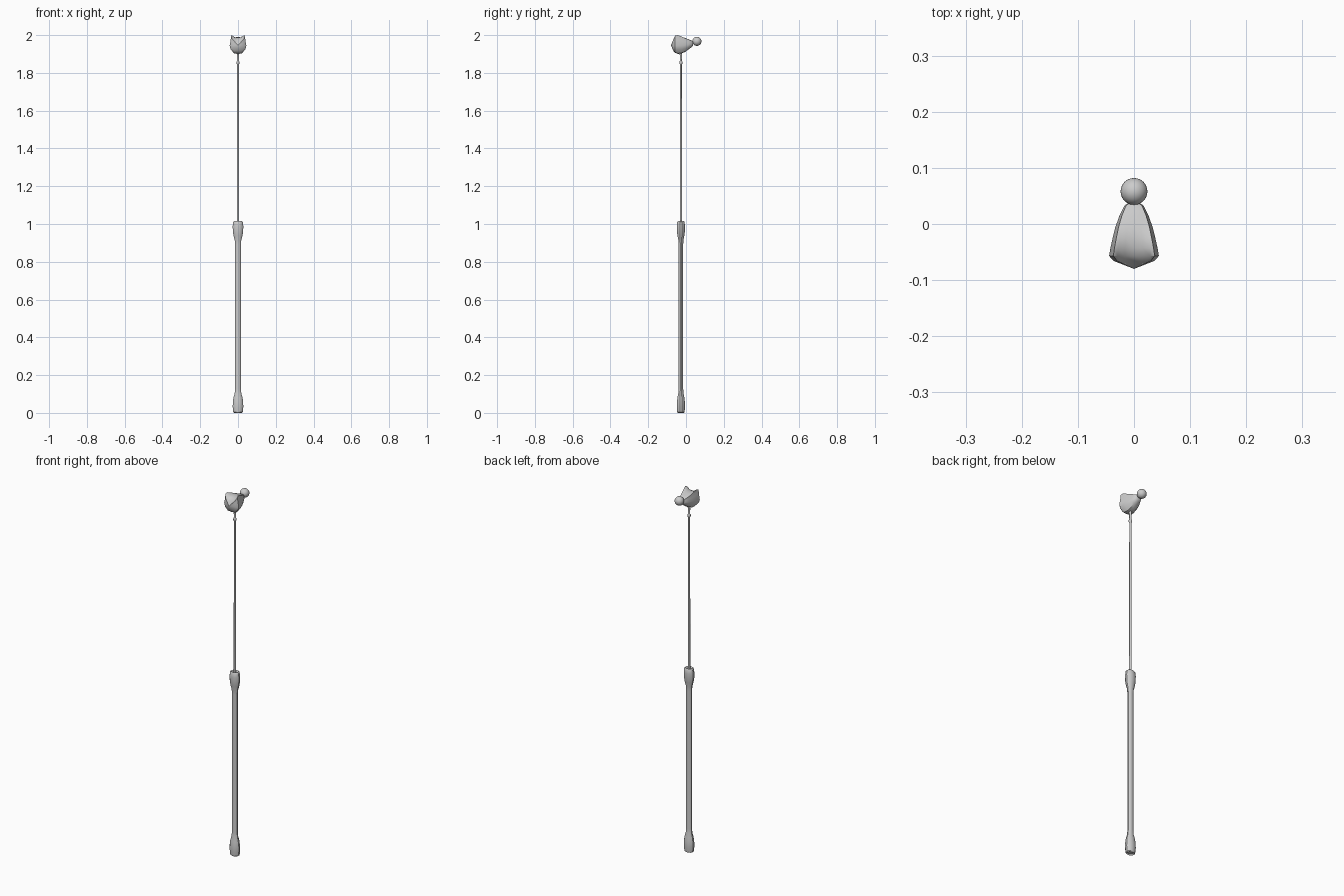
import bpy, bmesh, math

if "Cube" in bpy.data.objects:
    bpy.data.objects.remove(bpy.data.objects["Cube"])

ROD_Y = -0.027


def finish(name, bm, angle=40):
    bmesh.ops.recalc_face_normals(bm, faces=bm.faces)
    me = bpy.data.meshes.new(name)
    bm.to_mesh(me)
    bm.free()
    ob = bpy.data.objects.new(name, me)
    bpy.context.collection.objects.link(ob)
    bpy.ops.object.select_all(action='DESELECT')
    ob.select_set(True)
    bpy.context.view_layer.objects.active = ob
    bpy.ops.object.shade_smooth_by_angle(angle=math.radians(angle))
    return ob


def loft(bm, rings):
    loops = [[bm.verts.new(p) for p in r] for r in rings]
    n = len(loops[0])
    for a, b in zip(loops, loops[1:]):
        for i in range(n):
            j = (i + 1) % n
            bm.faces.new((a[i], a[j], b[j], b[i]))
    return loops


def turned(name, profile, sides, angle=40):
    """profile: (z, x radius, y radius)"""
    bm = bmesh.new()
    step = 2 * math.pi / sides
    loops = loft(bm, [[(rx * math.cos(step * (i + .5)), ROD_Y + ry * math.sin(step * (i + .5)), z)
                       for i in range(sides)] for z, rx, ry in profile])
    bm.faces.new(loops[0])
    bm.faces.new(loops[-1])
    return finish(name, bm, angle)


# Oval grip with a swollen butt and a swollen collar
turned("handle", [
    (0.006, .017, .014), (0.0, .021, .017), (0.004, .026, .020), (.03, .029, .0225),
    (.055, .0285, .022), (.08, .025, .019), (.105, .018, .014), (.13, .0165, .0125),
    (.89, .0165, .0125), (.915, .018, .014), (.94, .025, .019), (.962, .0285, .022),
    (.99, .029, .0225), (1.01, .026, .020), (1.015, .021, .017), (1.008, .012, .011)], 12, 30)

# Thin shaft with a small bead and a flare into the head
turned("shaft", [
    (1.0, .0062, .0062), (1.845, .0055, .0055), (1.85, .0085, .0085), (1.858, .0085, .0085),
    (1.863, .0055, .0055), (1.892, .006, .006), (1.93, .010, .010)], 12)

# Cat head: sections along y as (y, half width, bottom z, side z, top z, ear z)
sections = [
    (.037, .010, 1.945, 1.954, 1.965, 1.964),
    (.033, .017, 1.939, 1.953, 1.970, 1.969),
    (.015, .026, 1.925, 1.950, 1.977, 1.976),
    (-.005, .033, 1.911, 1.948, 1.985, 1.984),
    (-.025, .038, 1.902, 1.946, 1.988, 1.993),
    (-.043, .042, 1.901, 1.945, 1.986, 2.000),
    (-.057, .0445, 1.906, 1.944, 1.981, 1.997),
    (-.066, .036, 1.915, 1.944, 1.972, 1.979),
]
rings = []
for y, w, lo, mid, top, ear in sections:
    half = [(.38 * w, top), (.66 * w, ear - .25 * (ear - top)), (.83 * w, ear),
            (.88 * w, (mid + ear) / 2), (w, mid), (.88 * w, mid - .5 * (mid - lo)),
            (.50 * w, lo + .06 * (mid - lo))]
    outline = [(0, top)] + half + [(0, lo)] + [(-x, z) for x, z in reversed(half)]
    rings.append([(x, y, z) for x, z in outline])
bm = bmesh.new()
loops = loft(bm, rings)
bm.faces.new(loops[0])
nose = bm.verts.new((0, -.080, 1.946))
front = loops[-1]
for i in range(len(front)):
    bm.faces.new((front[i], front[(i + 1) % len(front)], nose))
finish("cat_head", bm, 35)

# Ball on the back of the head
bm = bmesh.new()
bmesh.ops.create_uvsphere(bm, u_segments=24, v_segments=14, radius=.024)
bmesh.ops.translate(bm, verts=bm.verts, vec=(0, .058, 1.967))
finish("back_ball", bm, 60)

# Eyes
for side in (-1, 1):
    bm = bmesh.new()
    bmesh.ops.create_uvsphere(bm, u_segments=10, v_segments=6, radius=.004)
    bmesh.ops.translate(bm, verts=bm.verts, vec=(side * .016, -.069, 1.963))
    finish("eye", bm, 60)
